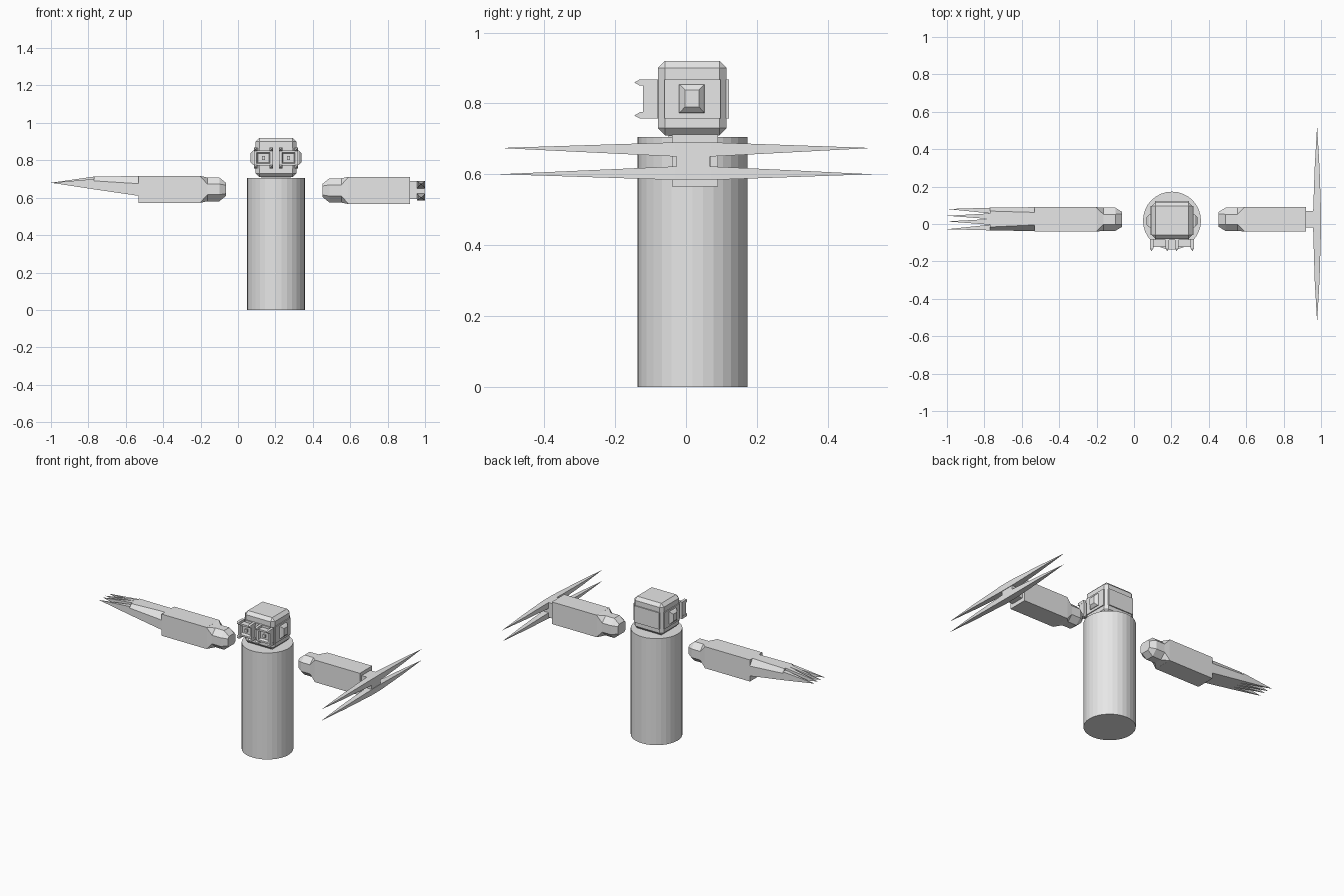
import bpy, bmesh
from mathutils import Vector

if "Cube" in bpy.data.objects:
    bpy.data.objects.remove(bpy.data.objects["Cube"])

grey = bpy.data.materials.new("plain grey")
grey.diffuse_color = (0.8, 0.8, 0.8, 1)
grey.use_nodes = True
grey.node_tree.nodes["Principled BSDF"].inputs["Base Color"].default_value = grey.diffuse_color


def finish(name, bm):
    bmesh.ops.recalc_face_normals(bm, faces=bm.faces)
    me = bpy.data.meshes.new(name)
    bm.to_mesh(me)
    bm.free()
    me.materials.append(grey)
    ob = bpy.data.objects.new(name, me)
    bpy.context.collection.objects.link(ob)
    return ob


def loft(name, rings, cap=True):
    """Skin a list of rings; a ring of one point makes a tip."""
    bm = bmesh.new()
    rows = [[bm.verts.new(p) for p in r] for r in rings]
    for a, b in zip(rows, rows[1:]):
        n = max(len(a), len(b))
        for i in range(n):
            j = (i + 1) % n
            if len(a) == 1:
                bm.faces.new((a[0], b[i], b[j]))
            elif len(b) == 1:
                bm.faces.new((a[i], a[j], b[0]))
            else:
                bm.faces.new((a[i], a[j], b[j], b[i]))
    for r in (rows[0], rows[-1]):
        if cap and len(r) > 2:
            bm.faces.new(r)
    return finish(name, bm)


def box(name, x0, x1, y0, y1, z0, z1, bevel=0):
    bm = bmesh.new()
    bmesh.ops.create_cube(bm, size=1)
    for v in bm.verts:
        v.co = Vector(((x0 + x1) / 2 + v.co.x * (x1 - x0),
                       (y0 + y1) / 2 + v.co.y * (y1 - y0),
                       (z0 + z1) / 2 + v.co.z * (z1 - z0)))
    if bevel:
        bmesh.ops.bevel(bm, geom=bm.edges[:], offset=bevel, segments=1,
                        affect='EDGES', profile=0.5)
    return finish(name, bm)


def rect_x(x, y0, y1, z0, z1):
    return [(x, y0, z0), (x, y1, z0), (x, y1, z1), (x, y0, z1)]


def rect_y(y, x0, x1, z0, z1):
    return [(x0, y, z0), (x1, y, z0), (x1, y, z1), (x0, y, z1)]


def chamfered_x(x, y0, y1, z0, z1, c):
    return [(x, y0 + c, z0), (x, y1 - c, z0), (x, y1, z0 + c), (x, y1, z1 - c),
            (x, y1 - c, z1), (x, y0 + c, z1), (x, y0, z1 - c), (x, y0, z0 + c)]


CX, CY = 0.203, 0.018

# Cylindrical body
bm = bmesh.new()
bmesh.ops.create_cone(bm, cap_ends=True, segments=32, radius1=0.155, radius2=0.155, depth=0.705)
bmesh.ops.translate(bm, verts=bm.verts, vec=(CX, CY, 0.3525))
finish("body", bm)

# Neck and chamfered head with raised panels on the sides
box("neck", 0.125, 0.28, -0.05, 0.085, 0.69, 0.73)
box("head", 0.094, 0.312, -0.079, 0.115, 0.71, 0.92, 0.02)
box("head_side_panels", 0.088, 0.318, -0.06, 0.097, 0.757, 0.867)
box("head_end_panels", 0.112, 0.294, -0.086, 0.122, 0.757, 0.867)

# Ears and goggles, one pair each side of the head
for s, side in ((-1, "left"), (1, "right")):
    loft(side + "_ear", [rect_x(CX + s * 0.108, -0.022, 0.055, 0.772, 0.856),
                         rect_x(CX + s * 0.122, -0.017, 0.05, 0.775, 0.852),
                         rect_x(CX + s * 0.136, -0.003, 0.037, 0.79, 0.838)])
    # Goggle with recessed front
    gx = CX + s * 0.067
    loft(side + "_goggle", [rect_y(-0.08, gx - 0.05, gx + 0.05, 0.772, 0.853),
                            rect_y(-0.122, gx - 0.05, gx + 0.05, 0.772, 0.853),
                            rect_y(-0.122, gx - 0.036, gx + 0.036, 0.783, 0.842),
                            rect_y(-0.105, gx - 0.03, gx + 0.03, 0.789, 0.836)])
    box(side + "_pupil", gx - 0.009, gx + 0.009, -0.115, -0.1, 0.803, 0.822)
    # Pointed corner pins
    for dx in (-0.042, 0.042):
        for z in (0.766, 0.859):
            x = gx + dx
            loft(side + "_goggle_pin",
                 [rect_y(-0.08, x - 0.009, x + 0.009, z - 0.009, z + 0.009),
                  rect_y(-0.13, x - 0.009, x + 0.009, z - 0.009, z + 0.009),
                  [(x, -0.146, z)]])


# Arms: squared forearm with a narrower chamfered shoulder
def arm(name, root, s, z0, z1):
    y0, y1 = -0.04, 0.09
    loft(name + "_shoulder",
         [chamfered_x(root, y0 + 0.025, y1 - 0.025, z0 + 0.037, z1 - 0.037, 0.012),
          chamfered_x(root + s * 0.036, y0 + 0.003, y1 - 0.003, z0 + 0.008, z1 - 0.008, 0.035),
          chamfered_x(root + s * 0.1, y0 + 0.003, y1 - 0.003, z0 + 0.008, z1 - 0.008, 0.035),
          chamfered_x(root + s * 0.137, y0, y1, z0, z1, 0.002)])
    xs = sorted((root + s * 0.136, root + s * 0.467))
    box(name + "_forearm", *xs, y0, y1, z0, z1)


arm("left_arm", -0.064, -1, 0.573, 0.716)
arm("right_arm", 0.453, 1, 0.566, 0.712)


# Clawed hand: tapering palm and four pointed fingers
def trapezoid(x, y0, y1, t0, t1, z0, zm, z1):
    return [(x, y0, z0), (x, y1, z0), (x, y1, zm), (x, t1, z1), (x, t0, z1), (x, y0, zm)]


loft("claw_palm", [trapezoid(-0.53, -0.038, 0.09, -0.005, 0.062, 0.61, 0.675, 0.716),
                   trapezoid(-0.77, -0.034, 0.087, -0.016, 0.069, 0.645, 0.69, 0.713)])
tips = (-0.028, 0.014, 0.044, 0.08)
for i, tip in enumerate(tips):
    a = -0.034 + i * 0.03025
    b = a + 0.03025
    top = 0.713 if i in (1, 2) else 0.7
    loft("claw_finger", [rect_x(-0.77, a, b, 0.645, top),
                         [(-1.0, tip, 0.68)]])

# Bladed hand: wrist, central web and two long double-ended blades
box("blade_wrist", 0.915, 0.965, -0.02, 0.07, 0.592, 0.69)
box("blade_web", 0.96, 0.997, -0.027, 0.068, 0.6, 0.675)
for name, tz, z0, z1 in (("upper_blade", 0.674, 0.65, 0.69), ("lower_blade", 0.6, 0.584, 0.622)):
    def part(y, f, hx):
        return rect_y(y, 0.979 - hx, 0.979 + hx, tz + (z0 - tz) * f, tz + (z1 - tz) * f)
    loft(name, [[(0.979, -0.525, tz)], part(-0.3, 0.46, 0.013), part(-0.03, 1, 0.021),
                part(0.07, 1, 0.021), part(0.3, 0.5, 0.013), [(0.979, 0.525, tz)]])
